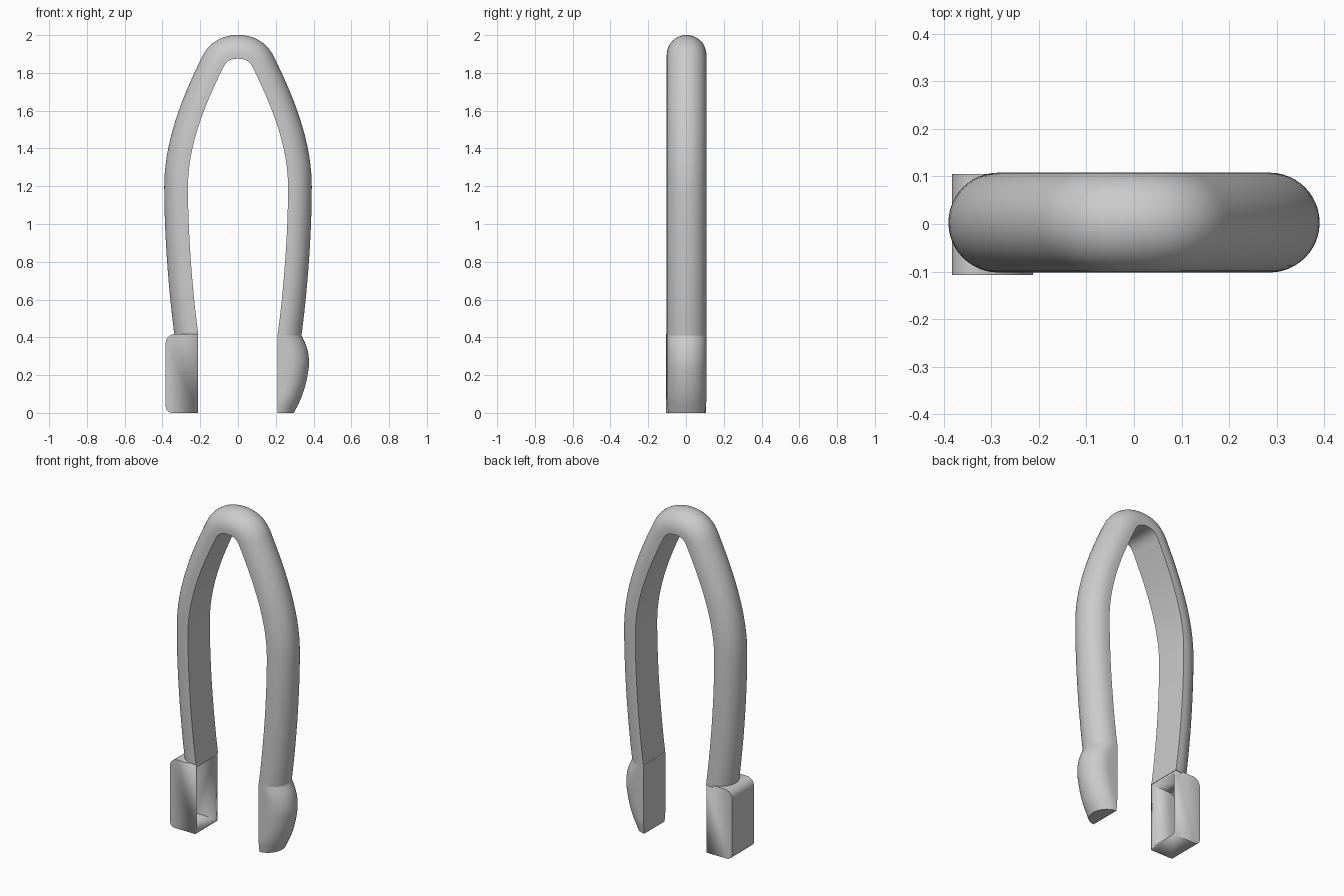
import bpy, bmesh, math
from mathutils import Vector

if "Cube" in bpy.data.objects:
    bpy.data.objects.remove(bpy.data.objects["Cube"])

grey = bpy.data.materials.new("plain grey")
grey.use_nodes = True
COLOUR = (0.6, 0.6, 0.6, 1)
grey.diffuse_color = COLOUR
grey.node_tree.nodes["Principled BSDF"].inputs["Base Color"].default_value = COLOUR

HALF = 0.105    # half width of the band
MID = 0.003     # sideways centre of the band
THICK = 0.125   # thickness of the band


def finish(bm, name):
    bmesh.ops.recalc_face_normals(bm, faces=bm.faces)
    mesh = bpy.data.meshes.new(name)
    bm.to_mesh(mesh)
    bm.free()
    ob = bpy.data.objects.new(name, mesh)
    bpy.context.collection.objects.link(ob)
    mesh.materials.append(grey)
    bpy.ops.object.select_all(action='DESELECT')
    ob.select_set(True)
    bpy.context.view_layer.objects.active = ob
    bpy.ops.object.shade_smooth_by_angle(angle=math.radians(35))
    return ob


def d_section(origin, outward, depth, half, steps=24):
    """Flat inner side, straight flanks, rounded outer side."""
    round_depth = min(depth, HALF)
    outline = [(half, 0)]
    for i in range(steps + 1):
        a = math.pi * i / steps
        outline.append((half * math.cos(a),
                        depth - round_depth + round_depth * math.sin(a) + 0.0005))
    outline.append((-half, 0))
    return [origin + outward * d + Vector((0, y + MID, 0)) for y, d in outline]


def loft(name, sections):
    bm = bmesh.new()
    rings = [[bm.verts.new(p) for p in s] for s in sections]
    n = len(rings[0])
    for a, b in zip(rings, rings[1:]):
        for i in range(n):
            j = (i + 1) % n
            bm.faces.new((a[i], a[j], b[j], b[i]))
    bm.faces.new(rings[0])
    bm.faces.new(rings[-1])
    return finish(bm, name)


def bezier(p, steps):
    for i in range(steps):
        t = i / steps
        u = 1 - t
        w = (u**3, 3*u*u*t, 3*u*t*t, t**3)
        d = (-u*u, u*u - 2*u*t, 2*u*t - t*t, t*t)
        yield (Vector((sum(k*q[0] for k, q in zip(w, p)), 0, sum(k*q[1] for k, q in zip(w, p)))),
               Vector((sum(k*q[0] for k, q in zip(d, p)), 0, sum(k*q[1] for k, q in zip(d, p)))))


# Arched band: inner edge of one half, mirrored to the other
curves = [
    ([(0, 1.875), (0.035, 1.875), (0.06, 1.865), (0.078, 1.83)], 14),
    ([(0.078, 1.83), (0.14, 1.70), (0.265, 1.45), (0.265, 1.2)], 20),
    ([(0.265, 1.2), (0.265, 0.95), (0.243, 0.66), (0.21, 0.412)], 16),
]
half_path = [pt for pts, steps in curves for pt in bezier(pts, steps)]
half_path.append((Vector((0.21, 0, 0.412)), Vector((-0.033, 0, -0.248))))
right_half, left_half = [], []
for pos, tangent in half_path:
    tangent.normalize()
    out = Vector((-tangent.z, 0, tangent.x))
    left_half.append(d_section(pos, out, THICK, HALF))
    flip = Vector((-1, 1, 1))
    right_half.append(d_section(pos * flip, out * flip, THICK, HALF))
loft("arched_band", right_half[:0:-1] + left_half)

# Bulging tip on the left end: height, depth
tip_keys = [(0, 0.085), (0.07, 0.120), (0.15, 0.147), (0.25, 0.165),
            (0.31, 0.162), (0.36, 0.149), (0.40, 0.130), (0.42, 0.122)]


def tip_depth(z):
    """Smooth interpolation through the key depths."""
    k = max(i for i in range(len(tip_keys) - 1) if tip_keys[i][0] <= z)
    (z0, d0), (z1, d1) = tip_keys[k], tip_keys[k + 1]

    def slope(i):
        a, b = tip_keys[max(i - 1, 0)], tip_keys[min(i + 1, len(tip_keys) - 1)]
        return (b[1] - a[1]) / (b[0] - a[0])
    t, h = (z - z0) / (z1 - z0), z1 - z0
    return ((2*t**3 - 3*t*t + 1) * d0 + (t**3 - 2*t*t + t) * h * slope(k)
            + (3*t*t - 2*t**3) * d1 + (t**3 - t*t) * h * slope(k + 1))


tip = []
for i in range(29):
    z = 0.42 * i / 28
    half = HALF - 0.009 * max(0, 1 - z / 0.08) ** 2
    tip.append(d_section(Vector((0.21, 0, z)), Vector((1, 0, 0)), tip_depth(z), half))
loft("rounded_tip", tip)

# Hollow socket on the right end, open towards the middle
X_IN, X_OUT, TOP = -0.212, -0.383, 0.418
profile = [(X_IN, TOP)]
for r, zc, start in ((0.05, TOP - 0.05, 90), (0.035, 0.035, 180)):
    for i in range(9):
        a = math.radians(start + 90 * i / 8)
        profile.append((X_OUT + r + r * math.cos(a), zc + r * math.sin(a)))
profile.append((X_IN, 0))

bm = bmesh.new()
front = [bm.verts.new((x, -0.107, z)) for x, z in profile]
back = [bm.verts.new((x, 0.105, z)) for x, z in profile]
for i in range(len(profile) - 1):
    bm.faces.new((front[i], front[i + 1], back[i + 1], back[i]))
bm.faces.new(front)
bm.faces.new(back[::-1])
socket = finish(bm, "hollow_socket")
wall = socket.modifiers.new("wall", 'SOLIDIFY')
wall.thickness = 0.018
wall.offset = -1
wall.use_even_offset = True
